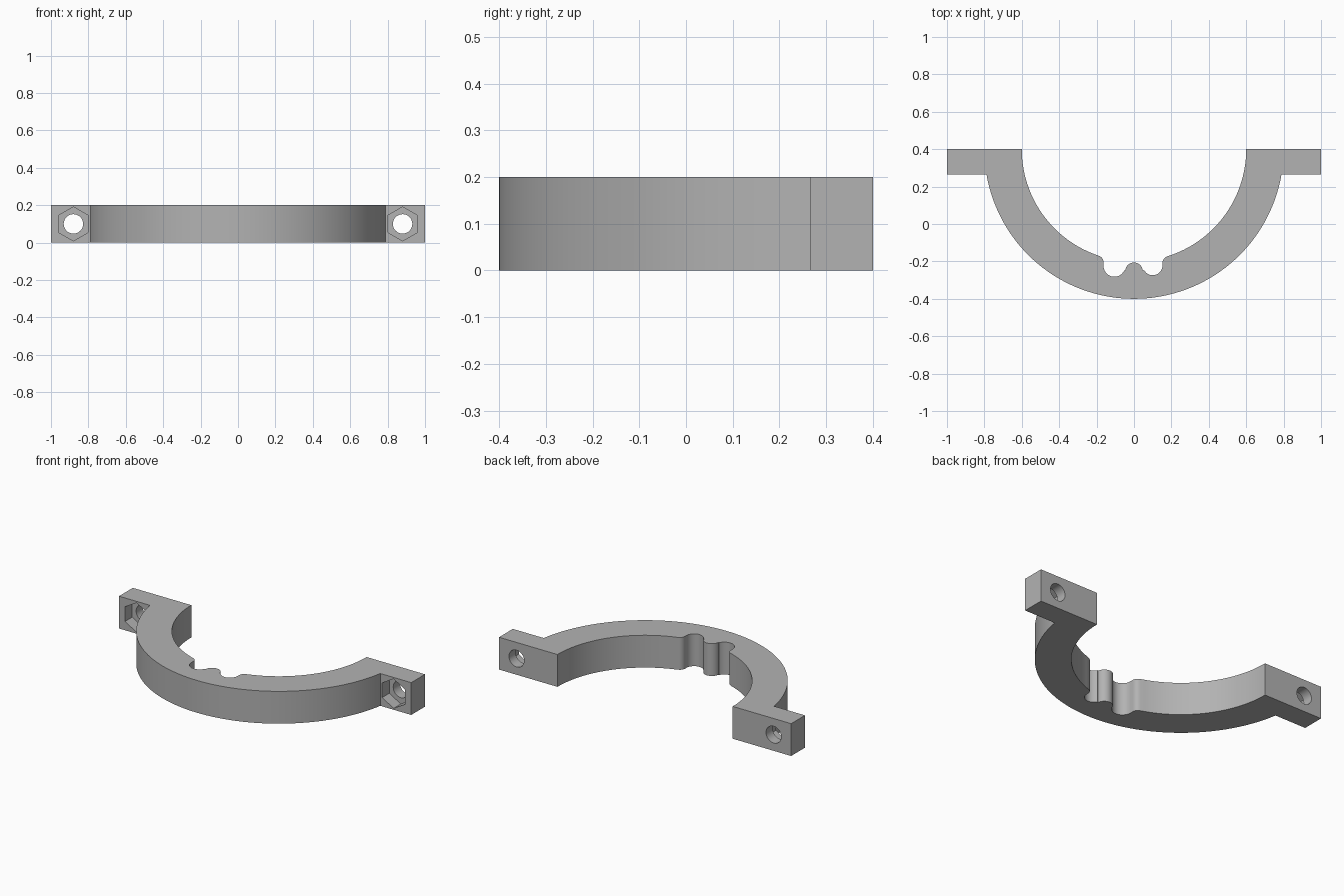
import bpy
import bmesh
from math import sin, cos, asin, radians, degrees, pi
from mathutils import Matrix

cube = bpy.data.objects.get("Cube")
if cube:
    bpy.data.objects.remove(cube, do_unlink=True)

HEIGHT, BACK, LUG_FRONT = 0.2, 0.4, 0.265
OUTER, INNER = 0.8, 0.6
BOLT_X, POCKET_DEPTH = 0.88, 0.07

grey = bpy.data.materials.new("plain grey")
grey.use_nodes = True
colour = (0.45, 0.45, 0.45, 1)
grey.diffuse_color = colour
grey.node_tree.nodes["Principled BSDF"].inputs["Base Color"].default_value = colour


def arc(cx, cy, r, start, end, steps):
    """Points along a circular arc, angles in degrees."""
    angles = [radians(start + (end - start) * i / steps) for i in range(steps + 1)]
    return [(cx + r * cos(a), cy + r * sin(a)) for a in angles]


def make_object(name, bm):
    bmesh.ops.recalc_face_normals(bm, faces=bm.faces)
    mesh = bpy.data.meshes.new(name)
    bm.to_mesh(mesh)
    bm.free()
    mesh.materials.append(grey)
    obj = bpy.data.objects.new(name, mesh)
    bpy.context.collection.objects.link(obj)
    return obj


def bolt_cutter(name, x, y, radius, depth, sides):
    """Hidden prism along y, with a corner pointing up."""
    bm = bmesh.new()
    place = Matrix.Translation((x, y, HEIGHT / 2)) @ Matrix.Rotation(pi / 2, 4, "X")
    bmesh.ops.create_cone(bm, cap_ends=True, segments=sides, radius1=radius,
                          radius2=radius, depth=depth, matrix=place)
    obj = make_object(name, bm)
    obj.hide_render = True
    obj.hide_set(True)
    return obj


# Clamp outline: lugs, outer arc, then inner arc with two cable grooves
lug_angle = degrees(asin((BACK - LUG_FRONT) / OUTER))
outline = [(INNER, BACK), (1, BACK), (1, LUG_FRONT)]
outline += arc(0, BACK, OUTER, -lug_angle, lug_angle - 180, 72)
outline += [(-1, LUG_FRONT), (-1, BACK)]
outline += arc(0, BACK, INNER, 180, 251.5, 32)
outline += arc(-0.198, -0.204, 0.035, 65, 0, 8)      # left lip
outline += arc(-0.105, -0.224, 0.058, 180, 335, 18)  # left groove
outline += arc(0, -0.253, 0.047, 175, 5, 18)         # middle ridge
outline += arc(0.1, -0.222, 0.052, 208, 360, 18)     # right groove
outline += arc(0.187, -0.208, 0.035, 180, 115, 8)    # right lip
outline += arc(0, BACK, INNER, 287.5, 359, 32)

bm = bmesh.new()
base = bm.faces.new([bm.verts.new((x, y, 0)) for x, y in outline])
top = bmesh.ops.extrude_face_region(bm, geom=[base])["geom"]
bmesh.ops.translate(bm, vec=(0, 0, HEIGHT),
                    verts=[v for v in top if isinstance(v, bmesh.types.BMVert)])
clamp = make_object("half_clamp", bm)

# Bolt holes and hexagonal nut pockets in both lugs
for side, x in (("left", BOLT_X), ("right", -BOLT_X)):
    cutters = [
        bolt_cutter(side + "_bolt_hole_cutter", x, 0.33, 0.052, 0.4, 32),
        bolt_cutter(side + "_nut_pocket_cutter", x, LUG_FRONT, 0.091, 2 * POCKET_DEPTH, 6),
    ]
    for cutter in cutters:
        cut = clamp.modifiers.new(cutter.name, "BOOLEAN")
        cut.operation = "DIFFERENCE"
        cut.solver = "EXACT"
        cut.object = cutter

# Bake the cuts, then smooth the curved walls
bpy.ops.object.select_all(action="DESELECT")
bpy.context.view_layer.objects.active = clamp
clamp.select_set(True)
for name in [m.name for m in clamp.modifiers]:
    bpy.ops.object.modifier_apply(modifier=name)
bpy.ops.object.shade_smooth_by_angle(angle=radians(30))
for obj in [o for o in bpy.data.objects if o.name.endswith("_cutter")]:
    bpy.data.objects.remove(obj, do_unlink=True)
